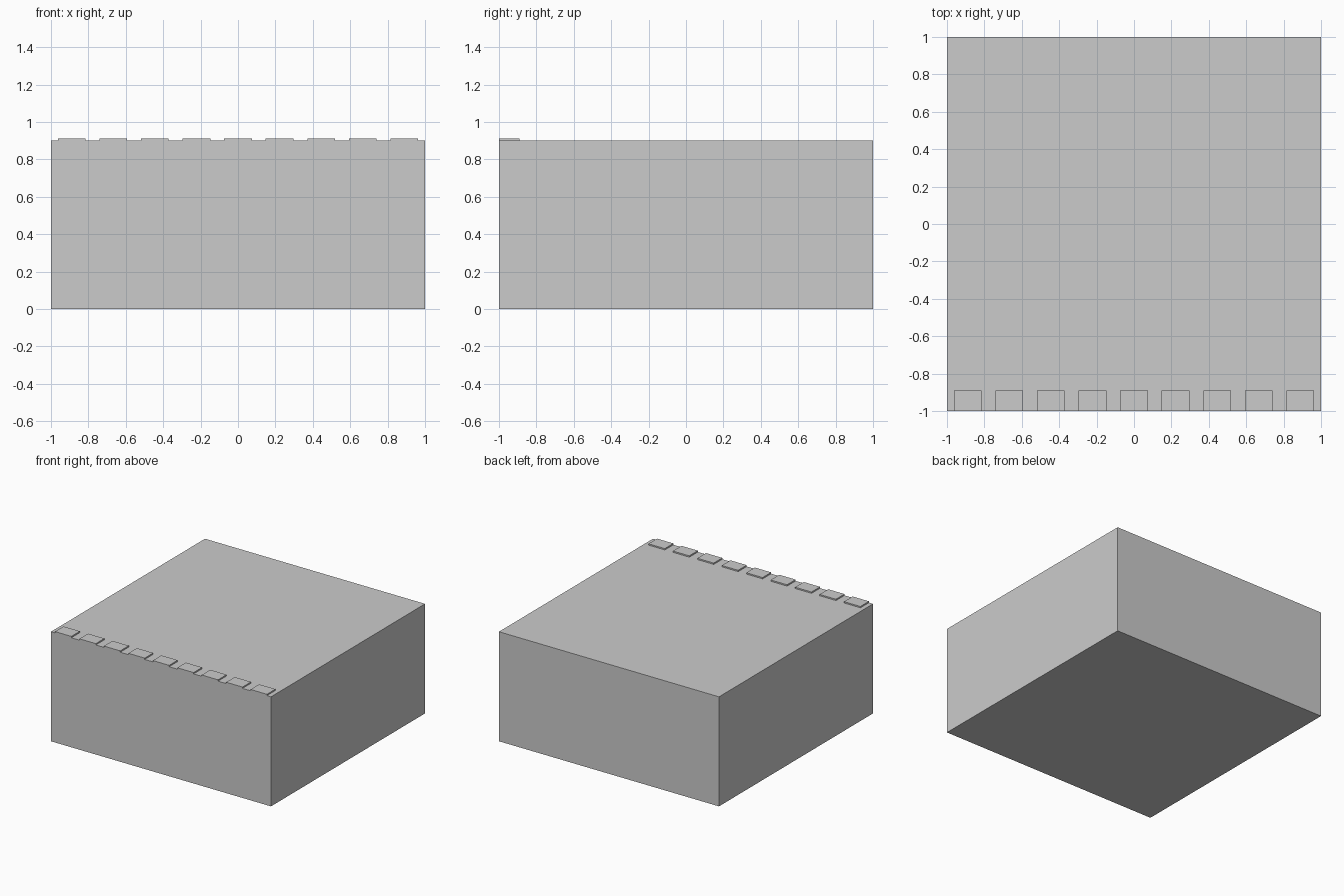
import bpy

if "Cube" in bpy.data.objects:
    bpy.data.objects.remove(bpy.data.objects["Cube"])

BODY_H = 0.9
COUNT = 9
PITCH = 2 / COUNT


def box(name, x, y, z):
    """Axis-aligned box from (min, max) ranges."""
    bpy.ops.mesh.primitive_cube_add(size=1, location=[sum(r) / 2 for r in (x, y, z)])
    ob = bpy.context.object
    ob.name = name
    ob.scale = [r[1] - r[0] for r in (x, y, z)]
    bpy.ops.object.transform_apply(location=True, rotation=False, scale=True)
    return ob


# Main block
box("block_body", (-1, 1), (-1, 1), (0, BODY_H))

# Row of thin raised pads flush with the front edge
first = -1 + PITCH / 2
pads = box("front_edge_pads", (first - PITCH / 3, first + PITCH / 3),
           (-1, -1 + PITCH / 2), (BODY_H, BODY_H + 0.011))
row = pads.modifiers.new("row", 'ARRAY')
row.count = COUNT
row.use_relative_offset = False
row.use_constant_offset = True
row.constant_offset_displace = (PITCH, 0, 0)
